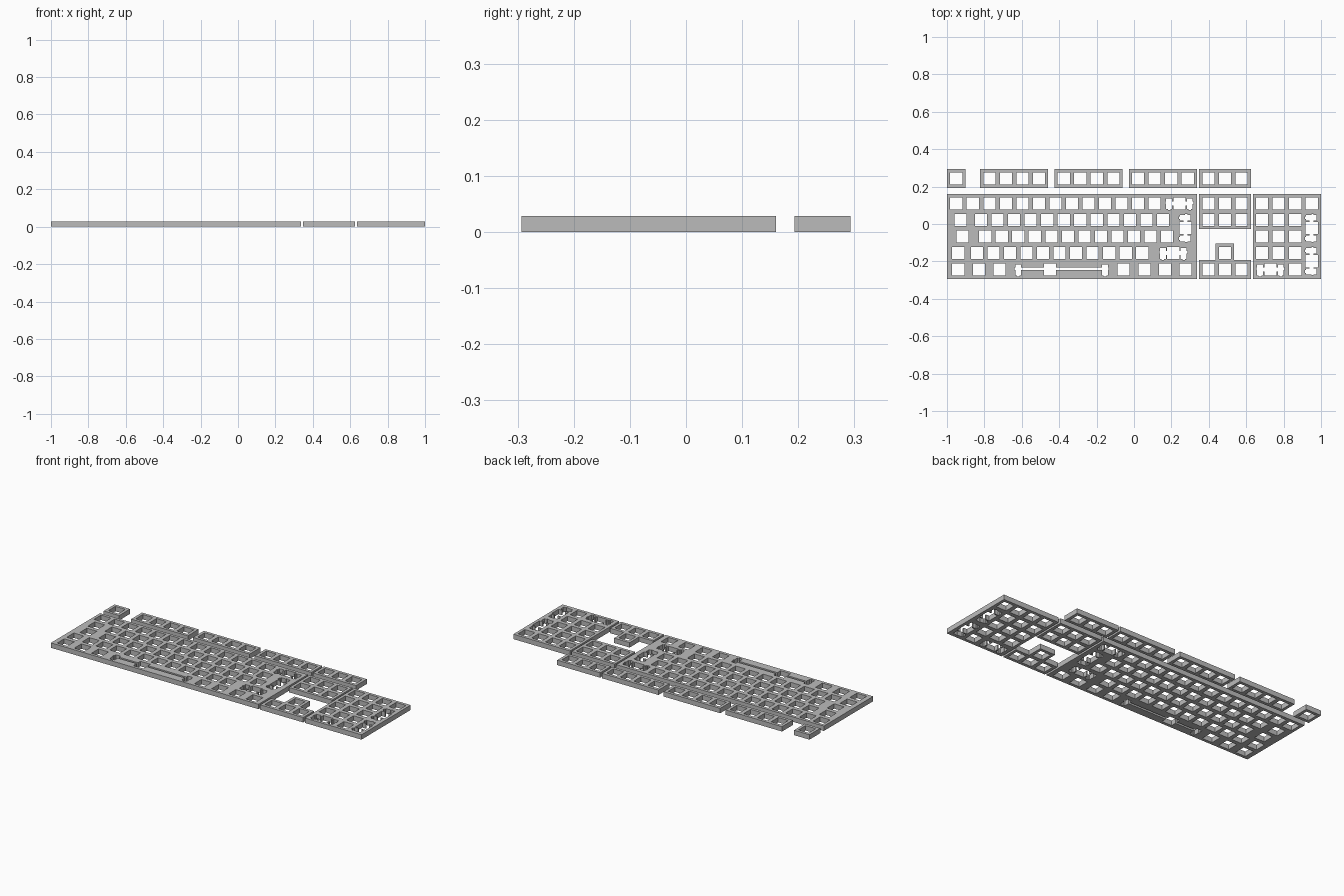
import bpy
import bmesh

cube = bpy.data.objects.get("Cube")
if cube:
    bpy.data.objects.remove(cube, do_unlink=True)

U = 0.0884                # one key pitch
MM = U / 19.05            # one millimetre
MARGIN = 0.0055           # rim around every block
THICK = 0.0285
WIDTH, DEPTH = 22.5, 6.5  # whole layout in key pitches

grey = bpy.data.materials.new("plate grey")
grey.use_nodes = True
grey.diffuse_color = (0.5, 0.5, 0.5, 1)
grey.node_tree.nodes["Principled BSDF"].inputs["Base Color"].default_value = (0.5, 0.5, 0.5, 1)


def place(col, row):
    """Layout position (pitches from the back left corner) to x, y."""
    return (col - WIDTH / 2) * U, (DEPTH / 2 - row) * U


def rect(c0, r0, c1, r1):
    """Block outline with its rim."""
    x0, y0 = place(c0, r0)
    x1, y1 = place(c1, r1)
    m = MARGIN
    return [(x0 - m, y0 + m), (x1 + m, y0 + m), (x1 + m, y1 - m), (x0 - m, y1 - m)]


def switch(col, row):
    """Square switch opening."""
    x, y = place(col, row)
    h = 7 * MM
    return [(x - h, y + h), (x + h, y + h), (x + h, y - h), (x - h, y - h)]


def stabilised(col, row, upright=False, reach=11.94, shift=0.0, slot=(2.3, -2.3)):
    """Switch opening joined by slots to a stabiliser opening on each side."""
    top, low = slot
    a, b = reach - 3.325, reach + 3.325
    n0, n1 = reach - 1.525, reach + 1.525

    def half(side):
        sw = 7 + side * shift
        pts = [(sw, 7), (sw, top), (a, top), (a, 5.53), (b, 5.53), (b, 2.3),
               (b + 0.87, 2.3), (b + 0.87, -0.5), (b, -0.5), (b, -6.77),
               (n1, -6.77), (n1, -7.97), (n0, -7.97), (n0, -6.77),
               (a, -6.77), (a, low), (sw, low), (sw, -7)]
        return [(side * x, y) for x, y in pts]

    outline = half(1) + half(-1)[::-1]
    if upright:
        outline = [(y, -x) for x, y in outline]
    cx, cy = place(col, row)
    return [(cx + x * MM, cy + y * MM) for x, y in outline]


def keys(first, count, row):
    return [switch(first + i, row) for i in range(count)]


def plate(name, outline, holes):
    """Flat slab with openings, made from a filled 2D curve."""
    curve = bpy.data.curves.new(name, 'CURVE')
    curve.dimensions = '2D'
    curve.fill_mode = 'BOTH'
    curve.extrude = THICK / 2
    for loop in [outline] + holes:
        spline = curve.splines.new('POLY')
        spline.points.add(len(loop) - 1)
        for point, (x, y) in zip(spline.points, loop):
            point.co = (x, y, THICK / 2, 1)
        spline.use_cyclic_u = True
        spline.use_smooth = False
    temp = bpy.data.objects.new(name + "_curve", curve)
    bpy.context.collection.objects.link(temp)
    bpy.context.view_layer.update()
    mesh = bpy.data.meshes.new_from_object(
        temp.evaluated_get(bpy.context.evaluated_depsgraph_get()))
    bpy.data.objects.remove(temp, do_unlink=True)
    bm = bmesh.new()
    bm.from_mesh(mesh)
    bmesh.ops.remove_doubles(bm, verts=bm.verts, dist=0.00005)
    bmesh.ops.recalc_face_normals(bm, faces=bm.faces)
    bottom = min(v.co.z for v in bm.verts)
    bmesh.ops.translate(bm, verts=bm.verts, vec=(0, 0, -bottom))
    for face in bm.faces:
        face.smooth = False
        face.material_index = 0
    bm.to_mesh(mesh)
    bm.free()
    mesh.materials.clear()
    mesh.materials.append(grey)
    obj = bpy.data.objects.new(name, mesh)
    bpy.context.collection.objects.link(obj)


# Function row blocks: name, first column, number of keys
for name, start, count in [("escape_plate", 0, 1), ("function_plate_left", 2, 4),
                           ("function_plate_middle", 6.5, 4),
                           ("function_plate_right", 11, 4),
                           ("system_plate", 15.25, 3)]:
    plate(name, rect(start, 0, start + count, 1), keys(start + 0.5, count, 0.5))

# Row centres of the five main rows
R = [2 + i for i in range(5)]

# Main typing block
main = keys(0.5, 13, R[0]) + [stabilised(14, R[0])]
main += [switch(0.75, R[1])] + keys(2, 12, R[1])
main += [switch(0.875, R[2])] + keys(2.25, 12, R[2])
main += [stabilised(14.375, R[1] + 0.5, upright=True)]
main += [switch(0.625, R[3])] + keys(1.75, 11, R[3]) + [stabilised(13.625, R[3])]
main += [switch(c + i * 1.25, R[4]) for c, n in ((0.625, 3), (10.625, 4)) for i in range(n)]
main += [stabilised(6.875, R[4], reach=50, shift=-13.4, slot=(2.3, -0.5))]
plate("main_plate", rect(0, 1.5, 15, 6.5), main)

# Navigation block
plate("navigation_plate", rect(15.25, 1.5, 18.25, 3.5),
      keys(15.75, 3, R[0]) + keys(15.75, 3, R[1]))

# Arrow block, an upside-down T
base, up = rect(15.25, 5.5, 18.25, 6.5), rect(16.25, 4.5, 17.25, 5.5)
step = base[0][1]
arrow_outline = [base[0], (up[0][0], step), up[0], up[1], (up[1][0], step)] + base[1:]
plate("arrow_plate", arrow_outline, keys(15.75, 3, R[4]) + [switch(16.75, R[3])])

# Number pad block
pad = keys(19, 4, R[0])
for row in R[1:4]:
    pad += keys(19, 3, row)
pad += [stabilised(19.5, R[4]), switch(21, R[4])]
pad += [stabilised(22, R[i] + 0.5, upright=True) for i in (1, 3)]
plate("number_pad_plate", rect(18.5, 1.5, 22.5, 6.5), pad)
